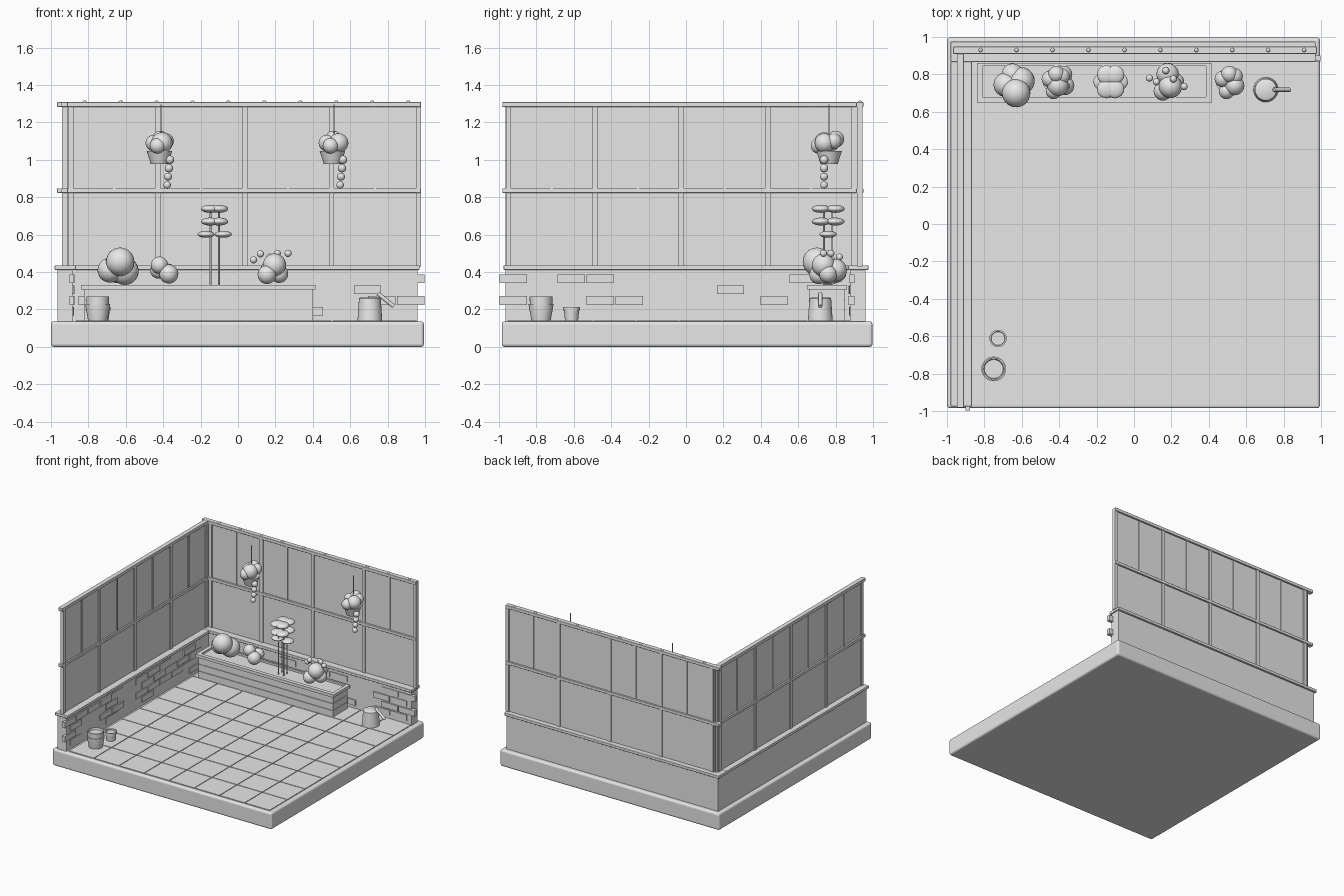
import bpy, bmesh, math, random
from mathutils import Vector, Matrix

random.seed(4)
cube = bpy.data.objects.get("Cube")
if cube:
    bpy.data.objects.remove(cube, do_unlink=True)

mat = bpy.data.materials.new("plain_grey")
mat.use_nodes = True
GREY = (0.8, 0.8, 0.8, 1)
mat.diffuse_color = GREY
mat.node_tree.nodes["Principled BSDF"].inputs["Base Color"].default_value = GREY


def finish(name, bm, smooth=False, bevel=0):
    mesh = bpy.data.meshes.new(name)
    bmesh.ops.recalc_face_normals(bm, faces=bm.faces)
    bm.to_mesh(mesh)
    bm.free()
    mesh.materials.append(mat)
    ob = bpy.data.objects.new(name, mesh)
    bpy.context.scene.collection.objects.link(ob)
    if bevel:
        mod = ob.modifiers.new("edge", "BEVEL")
        mod.width, mod.segments = bevel, 3
    if smooth:
        bpy.ops.object.select_all(action="DESELECT")
        ob.select_set(True)
        bpy.context.view_layer.objects.active = ob
        bpy.ops.object.shade_smooth_by_angle(angle=math.radians(40))
    return ob


def box(bm, x, y, z):
    """Add a box from three (low, high) ranges."""
    lo, hi = Vector((x[0], y[0], z[0])), Vector((x[1], y[1], z[1]))
    m = Matrix.Translation((lo + hi) / 2) @ Matrix.Diagonal((*(hi - lo), 1))
    bmesh.ops.create_cube(bm, size=1, matrix=m)


def boxes(name, items, bevel=0):
    bm = bmesh.new()
    for item in items:
        box(bm, *item)
    return finish(name, bm, False, bevel)


def balls(name, items):
    """Spheres from (x, y, z, radius) with an optional height factor."""
    bm = bmesh.new()
    for x, y, z, r, *flat in items:
        s = Matrix.Diagonal((r, r, r * (flat[0] if flat else 1), 1))
        bmesh.ops.create_uvsphere(bm, u_segments=24, v_segments=14, radius=1,
                                  matrix=Matrix.Translation((x, y, z)) @ s)
    return finish(name, bm, True)


def rods(name, items, radius):
    bm = bmesh.new()
    for a, b in items:
        a, b = Vector(a), Vector(b)
        turn = (b - a).to_track_quat("Z", "Y").to_matrix().to_4x4()
        bmesh.ops.create_cone(bm, cap_ends=True, segments=12, radius1=radius, radius2=radius,
                              depth=(b - a).length, matrix=Matrix.Translation((a + b) / 2) @ turn)
    return finish(name, bm, True)


def lathe(name, x, y, profile, steps=28):
    """Spin a (radius, z) profile about a vertical axis."""
    bm = bmesh.new()
    pts = [bm.verts.new((x + r, y, z)) for r, z in profile]
    edges = [bm.edges.new(pair) for pair in zip(pts, pts[1:])]
    bmesh.ops.spin(bm, geom=pts + edges, cent=(x, y, 0), axis=(0, 0, 1),
                   angle=math.tau, steps=steps)
    bmesh.ops.remove_doubles(bm, verts=bm.verts, dist=0.0005)
    return finish(name, bm, True)


# Base slab and paving
FLOOR = 0.142
boxes("base_slab", [((-1, 0.994), (-0.985, 0.997), (0, 0.136))], 0.015)
PX, PY, GAP = 0.2285, 0.23, 0.003
boxes("floor_tiles", [((-0.87 + i * PX + GAP, -0.87 + (i + 1) * PX - GAP),
                       (-0.957 + j * PY + GAP, -0.957 + (j + 1) * PY - GAP), (0.13, FLOOR))
                      for i in range(8) for j in range(8)])

# Low masonry walls and their sills
LOW = (0.13, 0.415)
boxes("back_low_wall", [((-0.965, 0.96), (0.88, 0.96), LOW)])
boxes("left_low_wall", [((-0.965, -0.885), (-0.965, 0.88), LOW)])
boxes("back_sill", [((-0.98, 0.97), (0.866, 0.976), (0.412, 0.436))], 0.004)
boxes("left_sill", [((-0.98, -0.866), (-0.976, 0.866), (0.412, 0.436))], 0.004)

# Scattered bricks standing proud of the inner wall faces
back_bricks, left_bricks = [], []
for row in range(4):
    z = (0.167 + row * 0.058, 0.213 + row * 0.058)
    start = 0.997 if row % 2 else 0.92
    for k in range(12):
        hi = start - k * 0.155
        end = k == 0 and row % 2
        if (end or random.random() < 0.5) and hi - 0.146 > -0.88:
            back_bricks.append(((hi - 0.146, hi), (0.881 - random.uniform(0.005, 0.013), 0.9), z))
        if (end or random.random() < 0.5) and 0.146 - hi < 0.87:
            left_bricks.append(((-0.9, -0.886 + random.uniform(0.005, 0.013)), (-hi, 0.146 - hi), z))
boxes("back_bricks", back_bricks)
boxes("left_bricks", left_bricks)

# Glazing: pane sheets, posts, thin upper bars and rails
SILL, MID, TOP = 0.43, 0.835, 1.295
boxes("back_panes", [((-0.92, 0.965), (0.923, 0.935), (SILL, TOP))])
boxes("left_panes", [((-0.933, -0.921), (-0.965, 0.925), (SILL, TOP))])
posts = [-0.893 + 0.4645 * i for i in range(5)]
boxes("back_posts", [((x - 0.014, x + 0.014), (0.914, 0.943), (SILL, TOP)) for x in posts])
boxes("left_posts", [((-0.941, -0.912), (y - 0.014, y + 0.014), (SILL, TOP))
                     for y in [-0.965 + 0.016 + 0.462 * i for i in range(5)]])
boxes("back_bars", [((x - 0.006, x + 0.006), (0.917, 0.940), (MID, TOP))
                    for x in [p + 0.232 for p in posts[:4]]])
boxes("left_bars", [((-0.938, -0.915), (y - 0.006, y + 0.006), (MID, TOP))
                    for y in [-0.718 + 0.462 * i for i in range(4)]])
for label, z in (("middle", (0.823, 0.847)), ("top", (1.283, 1.309))):
    boxes("back_" + label + "_rail", [((-0.967, 0.978), (0.91, 0.948), z)], 0.003)
    boxes("left_" + label + "_rail", [((-0.947, -0.909), (-0.982, 0.91), z)], 0.003)
balls("rail_bolts", [(-0.82 + 0.1922 * i, 0.93, 1.307, 0.011) for i in range(10)])

# Planter: three stacked planks per side, a rim and soil
planks = []
for i in range(3):
    z = (0.14 + i * 0.057, 0.194 + i * 0.057)
    planks += [((-0.82, 0.402), (0.658, 0.68), z), ((-0.82, 0.402), (0.83, 0.85), z),
               ((-0.82, -0.80), (0.68, 0.83), z), ((0.382, 0.402), (0.68, 0.83), z)]
boxes("planter_planks", planks)
boxes("planter_soil", [((-0.815, 0.397), (0.663, 0.845), (0.142, 0.316))])
RIM = (0.308, 0.332)
boxes("planter_rim", [((-0.84, 0.415), (0.648, 0.68), RIM), ((-0.84, 0.415), (0.845, 0.862), RIM),
                      ((-0.84, -0.81), (0.68, 0.845), RIM), ((0.385, 0.415), (0.68, 0.845), RIM)])

# Planter plants
balls("large_shrub", [(-0.63, 0.70, 0.455, 0.076), (-0.685, 0.745, 0.41, 0.066),
                      (-0.605, 0.765, 0.405, 0.074), (-0.65, 0.80, 0.40, 0.058)])
balls("small_shrub", [(-0.42, 0.75, 0.437, 0.046), (-0.37, 0.74, 0.39, 0.051),
                      (-0.425, 0.79, 0.41, 0.045), (-0.375, 0.80, 0.40, 0.045)])
CX, CY = -0.125, 0.76
rods("tall_stems", [((CX + dx, CY + dy, 0.31), (CX + dx, CY + dy, 0.735))
                    for dx in (-0.023, 0.023) for dy in (-0.022, 0.022)], 0.005)
discs = [(CX + s * 0.046, CY, 0.602, 0.046, 0.4) for s in (-1, 1)]
discs += [(CX + s * 0.023, CY + t * 0.038, z, 0.05, 0.42)
          for z in (0.67, 0.738) for s in (-1, 1) for t in (-1, 1)]
balls("tall_leaves", discs)
balls("flowering_shrub", [(0.195, 0.735, 0.437, 0.062), (0.155, 0.71, 0.386, 0.05),
                          (0.18, 0.80, 0.41, 0.06), (0.22, 0.76, 0.39, 0.048)])
balls("flower_buds", [(0.083, 0.78, 0.465, 0.019), (0.12, 0.76, 0.497, 0.019),
                      (0.17, 0.82, 0.48, 0.019), (0.21, 0.775, 0.5, 0.019), (0.268, 0.735, 0.5, 0.019)])

# Hanging baskets with trailing strands
for side, x, t in (("left_end", -0.42, 0), ("right_end", 0.505, 0.02)):
    y = 0.765
    lathe(side + "_basket", x, y, [(0, 0.977), (0.046, 0.977), (0.068, 1.046), (0.06, 1.046), (0, 1.04)])
    balls(side + "_foliage", [(x + 0.013 + t, 0.74, 1.09, 0.057 - t / 4), (x - 0.03, y + 0.01, 1.09, 0.044),
                              (x + 0.035, 0.79, 1.1, 0.042), (x - 0.01, 0.71, 1.075, 0.042),
                              (x + 0.005, 0.80, 1.11, 0.045)])
    balls(side + "_strand", [(x + 0.056 - 0.005 * i, 0.738, 1.0 - 0.045 * i, 0.023 - 0.001 * i)
                             for i in range(4)])
    rods(side + "_wire", [((x + 0.008, y, 1.04), (x + 0.008, y, 1.295))], 0.003)

# Watering can
lathe("can_body", 0.705, 0.718, [(0, FLOOR), (0.066, FLOOR), (0.058, 0.26), (0.05, 0.265), (0, 0.265)])
rods("can_spout", [((0.748, 0.718, 0.285), (0.833, 0.718, 0.217))], 0.011)

# Floor pots
lathe("large_pot", -0.75, -0.775, [(0, FLOOR), (0.052, FLOOR), (0.066, 0.222), (0.066, 0.23), (0.06, 0.23),
                                   (0.061, 0.27), (0.054, 0.27), (0.05, 0.255), (0, 0.255)])
lathe("small_pot", -0.727, -0.612, [(0, FLOOR), (0.035, FLOOR), (0.041, 0.195), (0.046, 0.195),
                                    (0.046, 0.212), (0.038, 0.212), (0.036, 0.202), (0, 0.202)])
